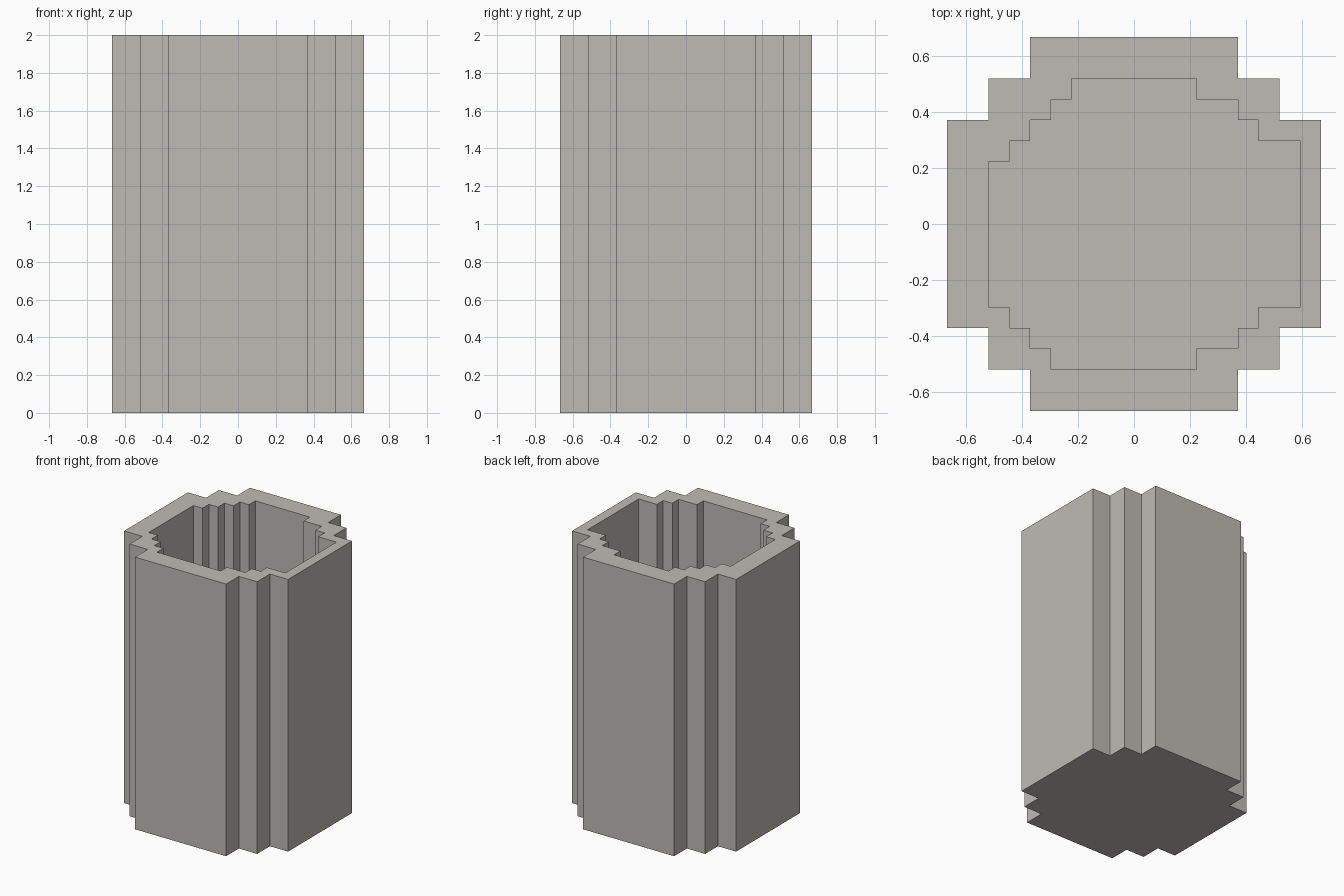
import bpy
import bmesh

cube = bpy.data.objects.get("Cube")
if cube:
    bpy.data.objects.remove(cube, do_unlink=True)

U = 2 / 27          # one step of the block grid
HEIGHT = 2.0
FLOOR = U           # thickness of the closed bottom

stone = bpy.data.materials.new("warm_grey_stone")
stone.use_nodes = True
stone.diffuse_color = (0.51, 0.50, 0.46, 1)
stone.node_tree.nodes["Principled BSDF"].inputs["Base Color"].default_value = stone.diffuse_color


def outline(right_back, left_back, left_front, right_front):
    """Join four stepped corners, each listed from its side to its end, into a loop."""
    loop = []
    for corner, sx, sy, flip in ((right_back, 1, 1, False), (left_back, -1, 1, True),
                                 (left_front, -1, -1, False), (right_front, 1, -1, True)):
        points = [(sx * x * U, sy * y * U) for x, y in corner]
        loop += points[::-1] if flip else points
    return loop


def ring(bm, points, z):
    return [bm.verts.new((x, y, z)) for x, y in points]


def bridge(bm, lower, upper):
    for i in range(len(lower)):
        j = (i + 1) % len(lower)
        bm.faces.new((lower[i], lower[j], upper[j], upper[i]))


# Stepped corners in grid steps
outer_corner = [(9, 5), (7, 5), (7, 7), (5, 7), (5, 9)]
right_corner = [(8, 4), (6, 4), (6, 5), (5, 5), (5, 6), (3, 6), (3, 7)]
left_back_corner = [(7, 3), (6, 3), (6, 4), (5, 4), (5, 5), (4, 5), (4, 6), (3, 6), (3, 7)]
left_front_corner = [(7, 4), (6, 4), (6, 5), (5, 5), (5, 6), (4, 6), (4, 7)]

outer = outline(*[outer_corner] * 4)
inner = outline(right_corner, left_back_corner, left_front_corner, right_corner)

# Outer wall with closed base, inner wall with floor
bm = bmesh.new()
outer_low, outer_top = ring(bm, outer, 0), ring(bm, outer, HEIGHT)
inner_low, inner_top = ring(bm, inner, FLOOR), ring(bm, inner, HEIGHT)
bridge(bm, outer_low, outer_top)
bridge(bm, inner_top, inner_low)
bm.faces.new(outer_low[::-1])
bm.faces.new(inner_low)

# Flat rim between the two outlines
rim_edges = [e for e in bm.edges if all(v.co.z > HEIGHT - U / 2 for v in e.verts)]
bmesh.ops.triangle_fill(bm, edges=rim_edges, use_beauty=True, normal=(0, 0, 1))
bmesh.ops.recalc_face_normals(bm, faces=bm.faces)

mesh = bpy.data.meshes.new("stepped_container")
bm.to_mesh(mesh)
bm.free()
mesh.materials.append(stone)
bpy.context.collection.objects.link(bpy.data.objects.new("stepped_container", mesh))
